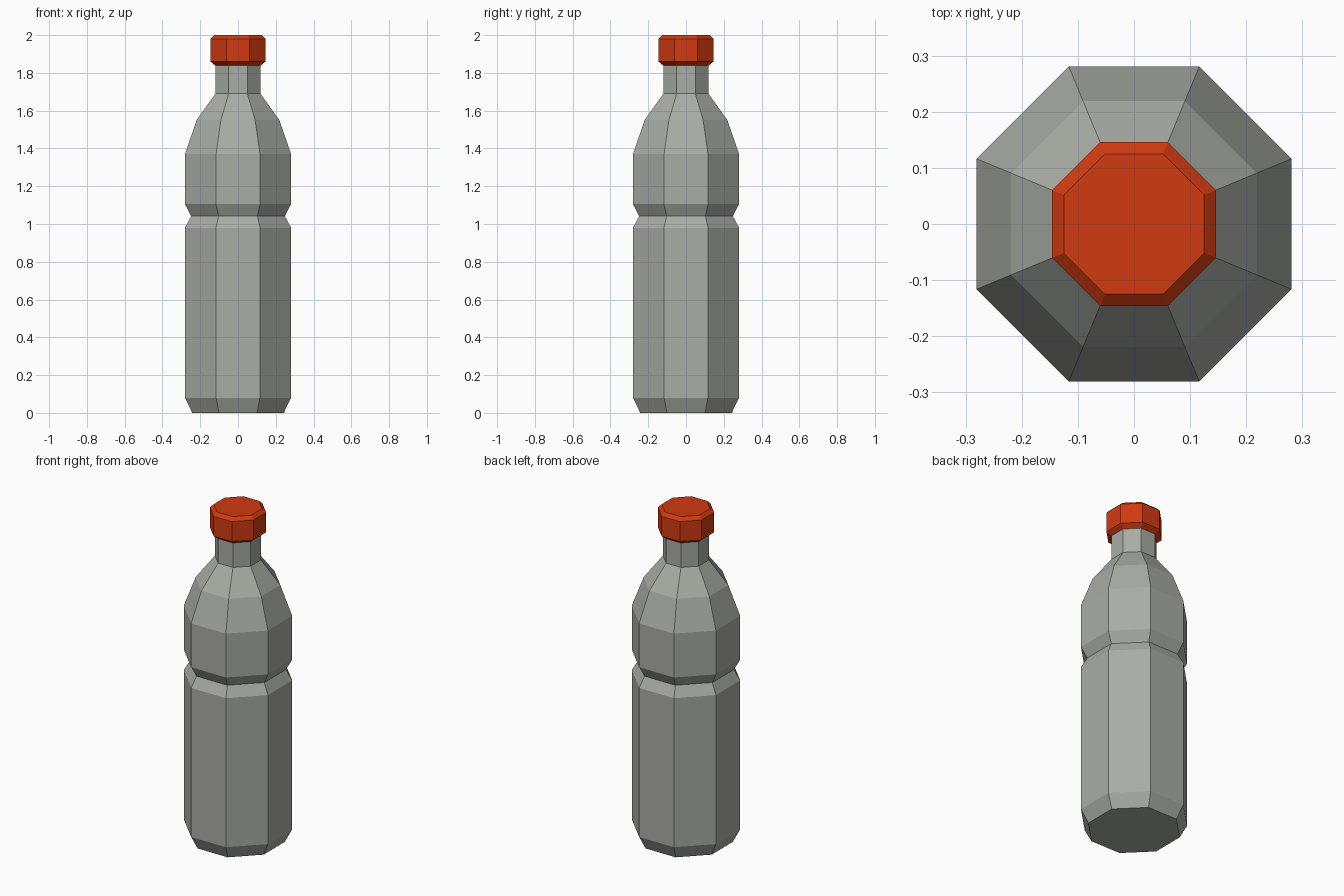
import bpy, bmesh, math

if "Cube" in bpy.data.objects:
    bpy.data.objects.remove(bpy.data.objects["Cube"])

SIDES = 8


def material(name, rgb):
    m = bpy.data.materials.new(name)
    m.diffuse_color = (*rgb, 1.0)
    m.use_nodes = True
    m.node_tree.nodes["Principled BSDF"].inputs["Base Color"].default_value = m.diffuse_color
    return m


def lathe(name, profile, mat, close_bottom, close_top):
    """Octagonal lathe; profile is (flat-to-centre distance, z) from bottom to top."""
    bm = bmesh.new()
    rings = []
    for apothem, z in profile:
        r = apothem / math.cos(math.pi / SIDES)
        angles = [(i + 0.5) * math.tau / SIDES for i in range(SIDES)]
        rings.append([bm.verts.new((r * math.cos(a), r * math.sin(a), z)) for a in angles])
    for low, high in zip(rings, rings[1:]):
        for i in range(SIDES):
            j = (i + 1) % SIDES
            bm.faces.new((low[i], low[j], high[j], high[i]))
    if close_bottom:
        bm.faces.new(rings[0][::-1])
    if close_top:
        bm.faces.new(rings[-1])
    me = bpy.data.meshes.new(name)
    bm.to_mesh(me)
    bm.free()
    me.materials.append(mat)
    ob = bpy.data.objects.new(name, me)
    bpy.context.collection.objects.link(ob)
    return ob


grey = material("bottle grey", (0.40, 0.415, 0.38))
red = material("cap red", (0.64, 0.042, 0.005))

# Bottle body: chamfered base, waist groove, shoulder and neck
lathe("bottle_body", [
    (0.242, 0.0), (0.281, 0.08), (0.281, 0.98), (0.248, 1.042), (0.281, 1.105),
    (0.281, 1.37), (0.219, 1.55), (0.119, 1.69), (0.119, 1.84)], grey, True, False)

# Screw cap with chamfered rims
lathe("cap", [
    (0.119, 1.838), (0.146, 1.86), (0.146, 1.98), (0.125, 2.0)], red, False, True)
